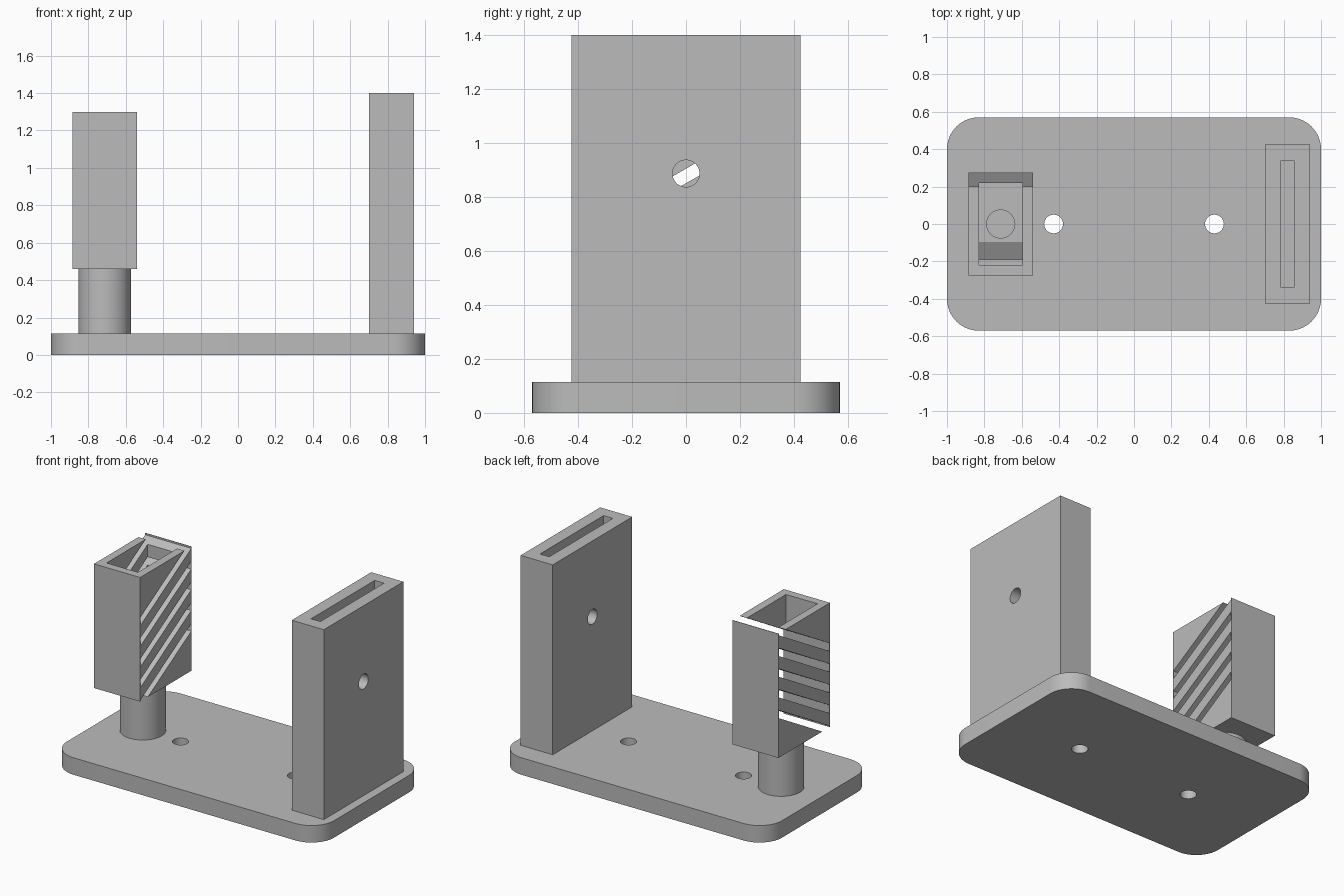
import bpy, bmesh, math
from mathutils import Matrix, Vector

if "Cube" in bpy.data.objects:
    bpy.data.objects.remove(bpy.data.objects["Cube"], do_unlink=True)

GREY = (0.5, 0.5, 0.5, 1)
mat = bpy.data.materials.new("plain grey")
mat.use_nodes = True
mat.diffuse_color = GREY
mat.node_tree.nodes["Principled BSDF"].inputs["Base Color"].default_value = GREY


def finish(name, bm):
    bmesh.ops.recalc_face_normals(bm, faces=bm.faces)
    mesh = bpy.data.meshes.new(name)
    bm.to_mesh(mesh)
    bm.free()
    mesh.materials.append(mat)
    ob = bpy.data.objects.new(name, mesh)
    bpy.context.collection.objects.link(ob)
    return ob


def box(name, x, y, z):
    """Box from (min, max) pairs."""
    bm = bmesh.new()
    size = [b - a for a, b in (x, y, z)]
    mid = [(a + b) / 2 for a, b in (x, y, z)]
    bmesh.ops.create_cube(bm, size=1, matrix=Matrix.Translation(mid) @ Matrix.Diagonal((*size, 1)))
    return finish(name, bm)


def cylinder(name, radius, start, end):
    bm = bmesh.new()
    a, b = Vector(start), Vector(end)
    turn = (b - a).to_track_quat("Z", "Y").to_matrix().to_4x4()
    bmesh.ops.create_cone(bm, cap_ends=True, segments=64, radius1=radius, radius2=radius,
                          depth=(b - a).length, matrix=Matrix.Translation((a + b) / 2) @ turn)
    return finish(name, bm)


def prism(name, outline, sweep):
    """Extrude a flat outline along a vector."""
    bm = bmesh.new()
    face = bm.faces.new([bm.verts.new(p) for p in outline])
    new = bmesh.ops.extrude_face_region(bm, geom=[face])["geom"]
    bmesh.ops.translate(bm, vec=sweep, verts=[v for v in new if isinstance(v, bmesh.types.BMVert)])
    return finish(name, bm)


def cut(ob, *cutters):
    """Subtract each cutter, then remove it."""
    for c in cutters:
        m = ob.modifiers.new("cut", "BOOLEAN")
        m.operation, m.solver, m.object = "DIFFERENCE", "EXACT", c
        bpy.context.view_layer.update()
        result = bpy.data.meshes.new_from_object(ob.evaluated_get(bpy.context.evaluated_depsgraph_get()))
        ob.modifiers.clear()
        ob.data = result
        bpy.data.objects.remove(c, do_unlink=True)


BASE_TOP = 0.115

# Rounded base plate with two screw holes
HX, HY, R = 1.0, 0.57, 0.17
outline = []
for i, (sx, sy) in enumerate([(1, 1), (-1, 1), (-1, -1), (1, -1)]):
    for k in range(17):
        a = math.pi / 2 * (i + k / 16)
        outline.append((sx * (HX - R) + R * math.cos(a), sy * (HY - R) + R * math.sin(a), 0))
base = prism("base_plate", outline, (0, 0, BASE_TOP))
cut(base, *[cylinder("screw_hole", 0.05, (x, 0, -0.1), (x, 0, 0.3)) for x in (-0.43, 0.43)])

# Tall slotted holder with a cross hole
holder = box("slotted_holder", (0.70, 0.94), (-0.425, 0.425), (BASE_TOP, 1.40))
cut(holder,
    box("slot", (0.785, 0.855), (-0.34, 0.34), (0.2, 1.5)),
    cylinder("cross_hole", 0.05, (0.6, 0, 0.887), (1.05, 0, 0.887)))

# Round post with a blind bore
PX = -0.7125
BOTTOM, TOP = 0.46, 1.30
post = cylinder("round_post", 0.1415, (PX, 0, BASE_TOP), (PX, 0, BOTTOM))
cut(post, cylinder("bore", 0.075, (PX, 0, BASE_TOP + 0.005), (PX, 0, 0.7)))

# Open louvred box on the post
bin_box = box("louvred_box", (PX - 0.1725, PX + 0.1725), (-0.275, 0.275), (BOTTOM, TOP))
cut(bin_box,
    box("cavity", (PX - 0.1175, PX + 0.1175), (-0.22, 0.22), (BOTTOM + 0.055, 1.5)),
    cylinder("bore", 0.075, (PX, 0, 0.3), (PX, 0, 0.7)))

# Sloping louvre slots, open on both sides, with a thin skin kept front and back
END, SLOPE, GAP = 0.272, math.tan(math.radians(30)), 0.054
for i in range(5):
    z = 0.625 + 0.14 * i
    rise = END * SLOPE
    profile = [(PX - 0.3, -END, z - GAP - rise), (PX - 0.3, END, z - GAP + rise),
               (PX - 0.3, END, z + rise), (PX - 0.3, -END, z - rise)]
    cut(bin_box, prism("louvre_slot", profile, (0.6, 0, 0)))

# Smooth the round surfaces, keep the edges sharp
bpy.ops.object.select_all(action="DESELECT")
for ob in (base, holder, post, bin_box):
    ob.select_set(True)
bpy.context.view_layer.objects.active = base
bpy.ops.object.shade_smooth_by_angle(angle=math.radians(30))
